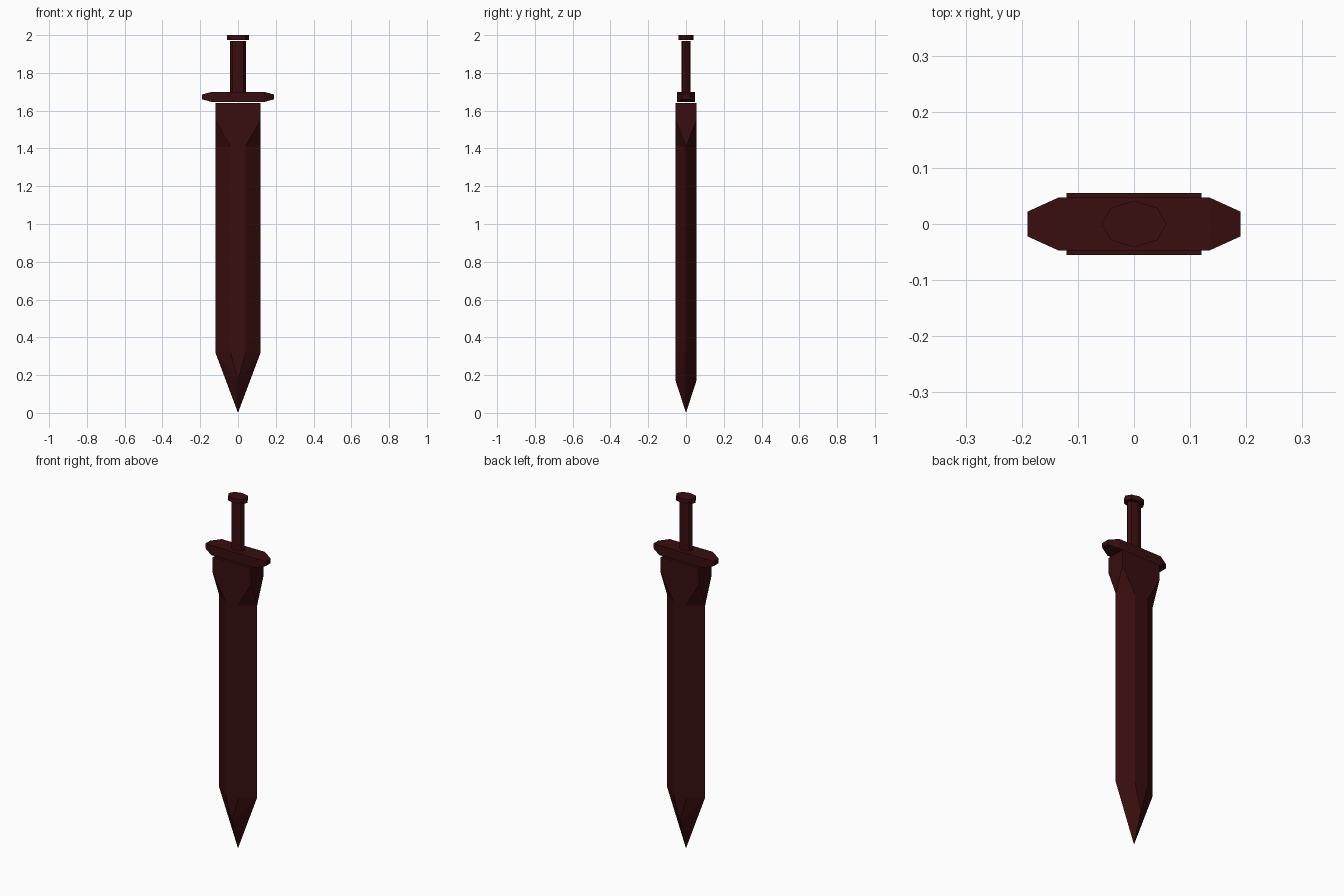
import bpy, bmesh, math

if "Cube" in bpy.data.objects:
    bpy.data.objects.remove(bpy.data.objects["Cube"])

mat = bpy.data.materials.new("dark red metal")
mat.diffuse_color = (0.04, 0.0042, 0.0046, 1)
mat.use_nodes = True
mat.node_tree.nodes["Principled BSDF"].inputs["Base Color"].default_value = mat.diffuse_color


def mirrored(points):
    """Mirror points across x and y."""
    return {(sx * x, sy * y, z) for x, y, z in points for sx in (1, -1) for sy in (1, -1)}


def ring(rx, ry, z, n=8):
    """Flat oval ring with a corner on each axis."""
    return [(rx * math.cos(2 * math.pi * i / n), ry * math.sin(2 * math.pi * i / n), z)
            for i in range(n)]


def add_hull(bm, points):
    verts = [bm.verts.new(p) for p in points]
    bmesh.ops.convex_hull(bm, input=verts)


def finish(name, bm):
    bmesh.ops.remove_doubles(bm, verts=bm.verts, dist=0.0005)
    bmesh.ops.dissolve_limit(bm, angle_limit=0.01, verts=bm.verts, edges=bm.edges)
    bmesh.ops.recalc_face_normals(bm, faces=bm.faces)
    me = bpy.data.meshes.new(name)
    bm.to_mesh(me)
    bm.free()
    me.materials.append(mat)
    bpy.context.collection.objects.link(bpy.data.objects.new(name, me))


def hull_part(name, points):
    bm = bmesh.new()
    add_hull(bm, points)
    finish(name, bm)


# blade: six-sided bar with a point, widening to a square block at the top
W, T, R = 0.12, 0.055, 0.04
NECK, SHOULDER = 1.41, 0.32


def blade_section(z):
    return mirrored([(W, 0.0, z), (R, T, z)])


bm = bmesh.new()
add_hull(bm, blade_section(NECK) | blade_section(SHOULDER)
         | mirrored([(0.0, T, 0.17)]) | {(0.0, 0.0, 0.0)})
add_hull(bm, blade_section(NECK) | mirrored([(W, T, 1.55), (W, T, 1.64)]))
inner = [f for f in bm.faces if all(abs(v.co.z - NECK) < 1e-4 for v in f.verts)]
bmesh.ops.delete(bm, geom=inner, context='FACES')
finish("blade", bm)

# guard with tapered ends
hull_part("guard", mirrored([(0.135, 0.047, 1.645), (0.135, 0.047, 1.70),
                             (0.19, 0.022, 1.66), (0.19, 0.022, 1.686)]))

# oval grip and pommel cap
hull_part("grip", ring(0.042, 0.025, 1.69) + ring(0.042, 0.025, 1.97))
hull_part("pommel", ring(0.058, 0.041, 1.974) + ring(0.058, 0.041, 2.0))
